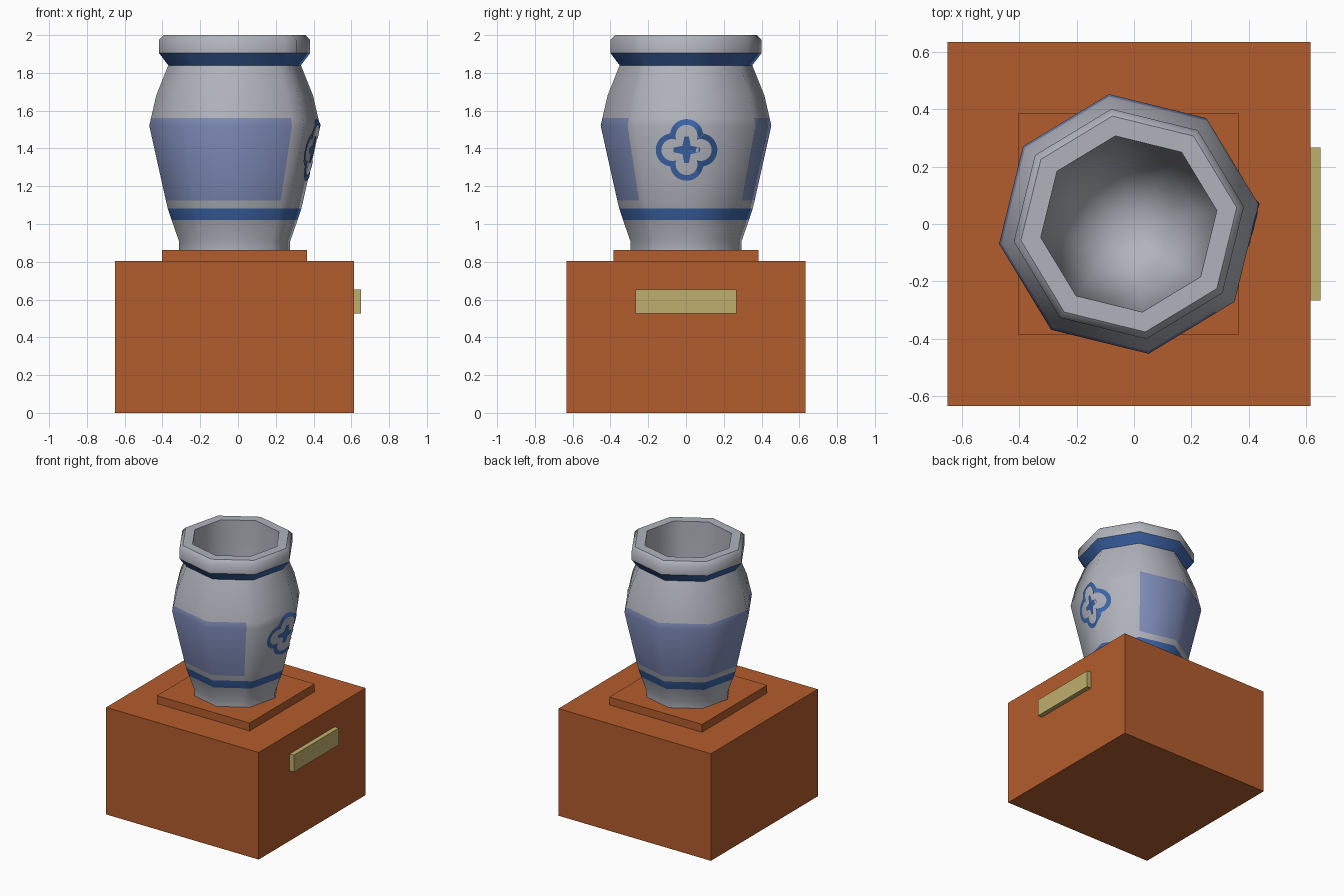
import bpy, bmesh, math

if "Cube" in bpy.data.objects:
    bpy.data.objects.remove(bpy.data.objects["Cube"])

def material(name, rgb):
    m = bpy.data.materials.new(name)
    m.diffuse_color = (*rgb, 1)
    m.use_nodes = True
    m.node_tree.nodes["Principled BSDF"].inputs["Base Color"].default_value = m.diffuse_color
    return m

TERRACOTTA = material("terracotta_orange", (0.45, 0.108, 0.026))
TAN = material("brass_tan", (0.53, 0.43, 0.155))
GREY = material("glaze_grey", (0.44, 0.45, 0.50))
BLUE = material("cobalt_blue", (0.046, 0.13, 0.40))
PALE = material("pale_blue", (0.21, 0.26, 0.48))

def add_object(name, bm, mats):
    me = bpy.data.meshes.new(name)
    bm.to_mesh(me)
    bm.free()
    for m in mats:
        me.materials.append(m)
    ob = bpy.data.objects.new(name, me)
    bpy.context.collection.objects.link(ob)
    return ob

def box(name, lo, hi, mat):
    bm = bmesh.new()
    bmesh.ops.create_cube(bm, size=1)
    for v in bm.verts:
        v.co = [(a + b) / 2 + c * (b - a) for a, b, c in zip(lo, hi, v.co)]
    return add_object(name, bm, [mat])

# Pedestal, step and name-plate blank
box("pedestal", (-0.65, -0.633, 0), (0.615, 0.633, 0.803), TERRACOTTA)
box("pedestal_step", (-0.403, -0.385, 0.803), (0.366, 0.385, 0.862), TERRACOTTA)
box("front_plate", (0.615, -0.267, 0.525), (0.65, 0.267, 0.652), TAN)

# Vase: eight-sided, slightly turned
CX, TURN, STEP = -0.018, 8.7, 45
OUTER = [(0.298, 0.86), (0.298, 0.91), (0.337, 1.02), (0.358, 1.083), (0.368, 1.125),
         (0.457, 1.52), (0.448, 1.56), (0.42, 1.68), (0.355, 1.84),
         (0.405, 1.905), (0.405, 1.975), (0.38, 2.0)]
INNER = [(0.31, 2.0), (0.305, 1.85), (0.29, 1.45), (0.24, 1.15), (0.15, 1.02), (0.06, 0.98)]
SHARP = {0, 8, 9, 11, 12}            # rings with a hard edge
PANEL_START, PANEL_END = TURN + STEP, 314.5
angles = sorted([TURN + STEP * k for k in range(8)] + [PANEL_END])

def facet_radius(r, a):
    half = STEP / 2
    off = (a - TURN) % STEP - half
    return r * math.cos(math.radians(half)) / math.cos(math.radians(off))

bm = bmesh.new()
rings = []
for r, z in OUTER + INNER:
    ring = []
    for a in angles:
        d, t = facet_radius(r, a), math.radians(a)
        ring.append(bm.verts.new((CX + d * math.cos(t), d * math.sin(t), z)))
    rings.append(ring)
n = len(angles)
for i in range(len(rings) - 1):
    for j in range(n):
        k = (j + 1) % n
        f = bm.faces.new((rings[i][j], rings[i][k], rings[i + 1][k], rings[i + 1][j]))
        f.smooth = True
        if i in (2, 8):                                   # blue bands
            f.material_index = 1
        elif i in (4, 5) and PANEL_START - 1 < angles[j] < PANEL_END - 1:
            f.material_index = 2                          # wrapped pale panel
bm.faces.new(rings[0][::-1])
bm.faces.new(rings[-1]).smooth = True
for i in SHARP:
    for j in range(n):
        bm.edges.get((rings[i][j], rings[i][(j + 1) % n])).smooth = False
add_object("vase", bm, [GREY, BLUE, PALE])

# Painted flower, laid on the +x side of the vase
def on_vase(y, z):
    for (r0, z0), (r1, z1) in zip(OUTER, OUTER[1:]):
        if z0 <= z <= z1 and z1 > z0:
            r = r0 + (r1 - r0) * (z - z0) / (z1 - z0)
            break
    ap = r * math.cos(math.radians(STEP / 2))
    xs = []
    for side in (-0.5, 0.5):
        t = math.radians(TURN + side * STEP)
        xs.append((ap - y * math.sin(t)) / math.cos(t))
    return (CX + min(xs) + 0.005, y, z)

FY, FZ, LOBE = 0.003, 1.392, 0.075

def lobe_radius(t, rho):
    u = (t + math.pi / 4) % (math.pi / 2) - math.pi / 4
    return LOBE * math.cos(u) + math.sqrt(rho ** 2 - (LOBE * math.sin(u)) ** 2)

bm = bmesh.new()
loops = []
for rho in (0.058, 0.088):
    loop = []
    for s in range(96):
        t = 2 * math.pi * s / 96
        d = lobe_radius(t, rho)
        loop.append(bm.verts.new(on_vase(FY + d * math.cos(t), FZ + d * math.sin(t))))
    loops.append(loop)
inner, outer = loops
for s in range(96):
    e = (s + 1) % 96
    bm.faces.new((inner[s], outer[s], outer[e], inner[e]))
add_object("flower_outline", bm, [BLUE])

bm = bmesh.new()
centre = bm.verts.new(on_vase(FY, FZ))
star = []
for q in range(4):
    c, s = math.cos(q * math.pi / 2), math.sin(q * math.pi / 2)
    for u, v in ((0.07, -0.012), (0.07, 0.012), (0.022, 0.022)):
        star.append(bm.verts.new(on_vase(FY + u * c - v * s, FZ + u * s + v * c)))
for i in range(12):
    bm.faces.new((centre, star[i], star[(i + 1) % 12]))
add_object("flower_star", bm, [BLUE])
